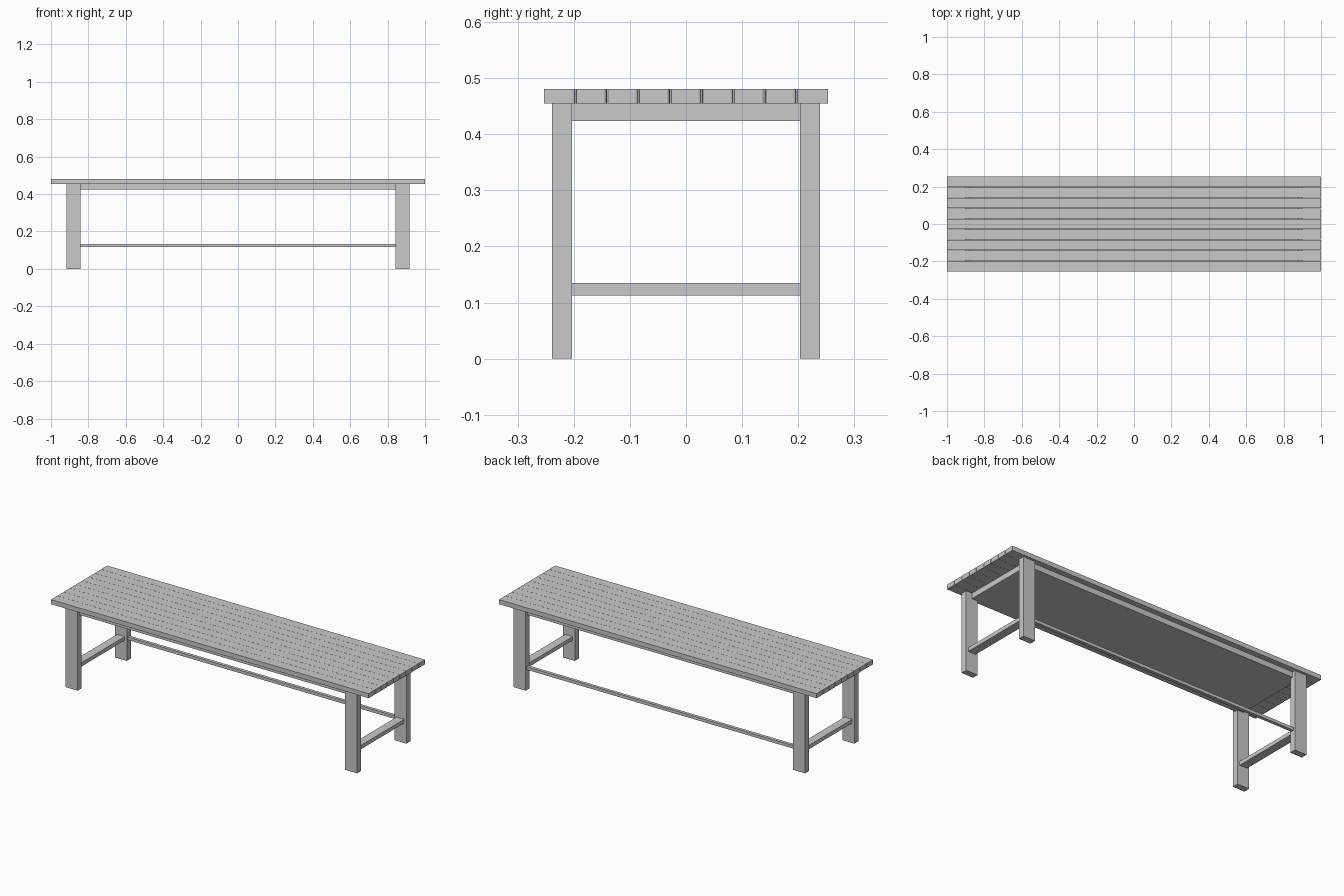
import bpy
import bmesh
from math import cos, sin, pi

if "Cube" in bpy.data.objects:
    bpy.data.objects.remove(bpy.data.objects["Cube"], do_unlink=True)

grey = bpy.data.materials.new("grey_wood")
grey.use_nodes = True
colour = (0.585, 0.585, 0.585, 1)
grey.diffuse_color = colour
grey.node_tree.nodes["Principled BSDF"].inputs["Base Color"].default_value = colour


def prism(name, outline, z0, z1):
    """Extrude a plan outline from z0 up to z1."""
    bm = bmesh.new()
    face = bm.faces.new([bm.verts.new((x, y, z0)) for x, y in outline])
    top = bmesh.ops.extrude_face_region(bm, geom=[face])["geom"]
    verts = [v for v in top if isinstance(v, bmesh.types.BMVert)]
    bmesh.ops.translate(bm, verts=verts, vec=(0, 0, z1 - z0))
    bmesh.ops.recalc_face_normals(bm, faces=bm.faces)
    mesh = bpy.data.meshes.new(name)
    bm.to_mesh(mesh)
    bm.free()
    mesh.materials.append(grey)
    obj = bpy.data.objects.new(name, mesh)
    bpy.context.collection.objects.link(obj)


def box(name, x0, x1, y0, y1, z0, z1):
    prism(name, [(x0, y0), (x1, y0), (x1, y1), (x0, y1)], z0, z1)


def corner(y, toward, rounded):
    """Plank corner at x = 1, rounded toward the plank middle if asked."""
    if not rounded:
        return [(1, y)]
    r = 0.005
    return [(1 - r + r * sin(a), y + toward * r * (1 - cos(a)))
            for a in (0, pi / 4, pi / 2)]


# Main sizes
half_depth = 0.253
seat_bottom, seat_top = 0.455, 0.481
leg_in, leg_out = 0.842, 0.917
leg_y0, leg_y1 = 0.2035, 0.239
leg_x = (leg_in + leg_out) / 2
leg_y = (leg_y0 + leg_y1) / 2

# Seat planks with a hairline seam and rounded corners where they meet
count = 9
seam = 0.0008
pitch = 2 * half_depth / count
for i in range(count):
    first, last = i == 0, i == count - 1
    y0 = -half_depth + i * pitch + (0 if first else seam / 2)
    y1 = -half_depth + (i + 1) * pitch - (0 if last else seam / 2)
    right = corner(y0, 1, not first) + corner(y1, -1, not last)[::-1]
    left = [(-x, y) for x, y in reversed(right)]
    prism(f"seat_plank_{i + 1}", right + left, seat_bottom, seat_top)

# Solid support board under the planks
box("seat_support", -leg_x, leg_x, -leg_y, leg_y, 0.424, seat_bottom)

# Legs, with a low stretcher at each end
for sx, side in ((1, "left"), (-1, "right")):
    for sy, end in ((-1, "front"), (1, "back")):
        box(f"{end}_{side}_leg", *sorted((sx * leg_in, sx * leg_out)),
            *sorted((sy * leg_y0, sy * leg_y1)), 0, seat_bottom)
    x = sx * leg_x
    box(f"{side}_end_stretcher", x - 0.024, x + 0.024, -leg_y0, leg_y0, 0.113, 0.135)

# Long low stretcher between the back legs
box("back_stretcher", -leg_in, leg_in, leg_y - 0.009, leg_y + 0.009, 0.116, 0.133)
